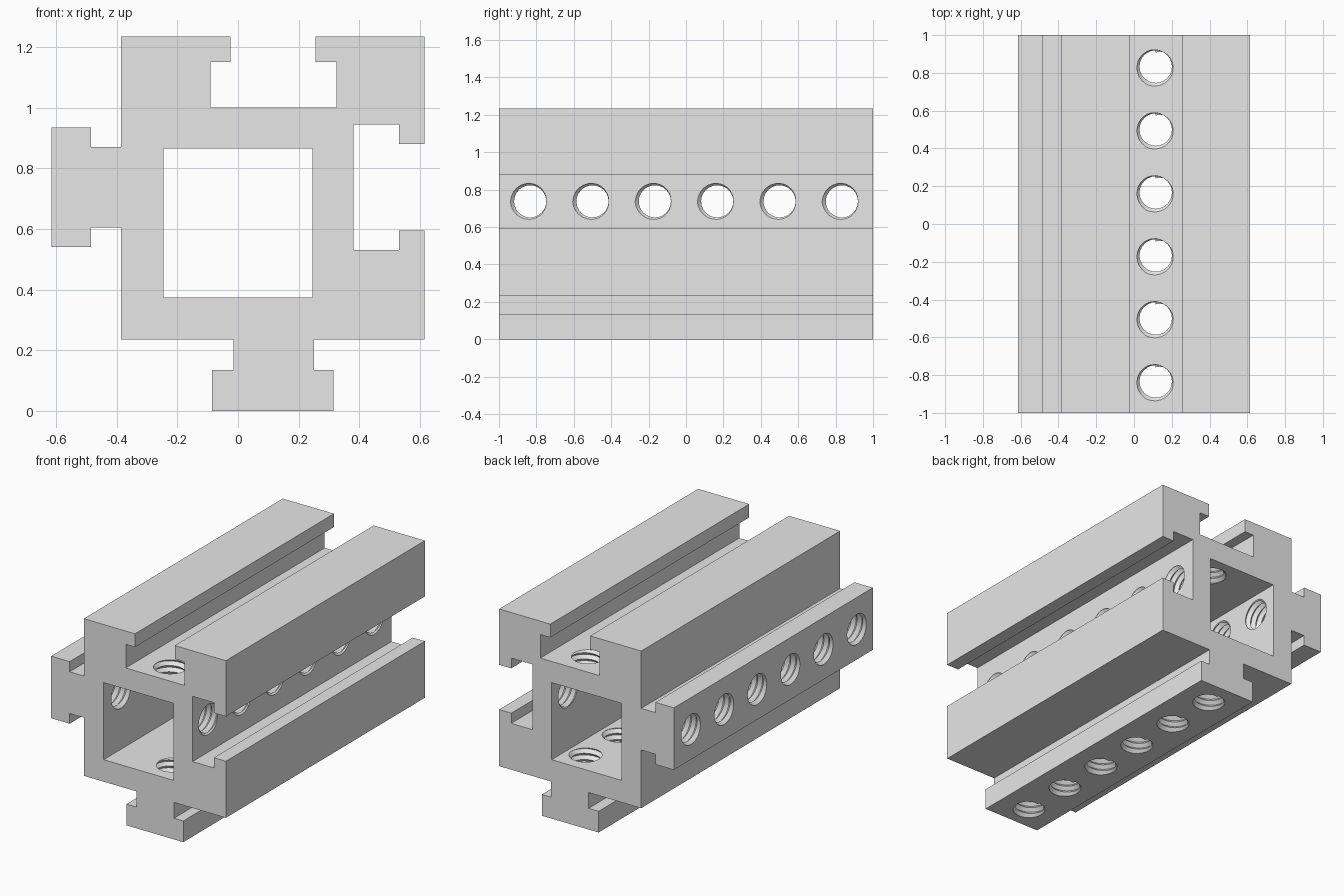
import bpy, bmesh, math
from mathutils import Matrix

if "Cube" in bpy.data.objects:
    bpy.data.objects.remove(bpy.data.objects["Cube"], do_unlink=True)

grey = bpy.data.materials.new("plain_grey")
grey.use_nodes = True
grey.diffuse_color = (0.8, 0.8, 0.8, 1)
grey.node_tree.nodes["Principled BSDF"].inputs["Base Color"].default_value = (0.8, 0.8, 0.8, 1)

PITCH, CREST, ROOT, SIDES = 0.04, 0.086, 0.106, 24
AXIS_X, AXIS_Z = 0.115, 0.7375
HOLE_YS = [(i - 2.5) / 3 for i in range(6)]


def make_object(name, bm):
    bmesh.ops.recalc_face_normals(bm, faces=bm.faces)
    mesh = bpy.data.meshes.new(name)
    bm.to_mesh(mesh)
    bm.free()
    mesh.materials.append(grey)
    obj = bpy.data.objects.new(name, mesh)
    bpy.context.collection.objects.link(obj)
    return obj


def extrude_profile(name, points, half):
    bm = bmesh.new()
    face = bm.faces.new([bm.verts.new((x, -half, z)) for x, z in points])
    new = bmesh.ops.extrude_face_region(bm, geom=[face])["geom"]
    bmesh.ops.translate(bm, vec=(0, 2 * half, 0),
                        verts=[v for v in new if isinstance(v, bmesh.types.BMVert)])
    return make_object(name, bm)


def add_thread(bm, low, high, matrix):
    """Closed helical screw solid along local z, a little longer than the wall."""
    first = (math.floor(low / PITCH) - 1) * SIDES
    last = (math.ceil(high / PITCH) + 1) * SIDES

    def helix(radius, lift):
        verts = []
        for i in range(first, last + 1):
            a = math.tau * i / SIDES
            z = PITCH * (i / SIDES + lift) + 0.003
            verts.append(bm.verts.new(matrix @ Matrix.Translation(
                (radius * math.cos(a), radius * math.sin(a), z)).to_translation()))
        return verts

    crest, root = helix(CREST, 0), helix(ROOT, 0.5)
    n = len(crest) - 1
    for i in range(n):
        bm.faces.new((crest[i], crest[i + 1], root[i + 1], root[i]))
        if i + SIDES < n:
            j = i + SIDES
            bm.faces.new((root[i], root[i + 1], crest[j + 1], crest[j]))
    # end caps as fans around the axis
    for loop, z in ((crest[:SIDES + 1] + [root[0]], first), (root[n - SIDES:] + [crest[n]], last)):
        hub = bm.verts.new(matrix @ Matrix.Translation((0, 0, PITCH * (z / SIDES + 0.5))).to_translation())
        for a, b in zip(loop, loop[1:] + loop[:1]):
            bm.faces.new((hub, a, b))


def thread_cutter(name, walls, frame):
    bm = bmesh.new()
    for y in HOLE_YS:
        for low, high in walls:
            add_thread(bm, low, high, frame(y))
    return make_object(name, bm)


def cut(target, cutter):
    cutter.hide_render = True
    mod = target.modifiers.new("cut", 'BOOLEAN')
    mod.operation, mod.solver, mod.object = 'DIFFERENCE', 'EXACT', cutter
    bpy.context.view_layer.objects.active = target
    bpy.ops.object.modifier_apply(modifier=mod.name)
    bpy.data.objects.remove(cutter, do_unlink=True)


# Rail outline: tongues on the bottom and one side, slots on the top and the other
outline = [
    (-.385, .235), (-.015, .235), (-.015, .135), (-.085, .135), (-.085, 0), (.315, 0),
    (.315, .135), (.25, .135), (.25, .235), (.615, .235), (.615, .595), (.53, .595),
    (.53, .53), (.38, .53), (.38, .945), (.53, .945), (.53, .88), (.615, .88),
    (.615, 1.235), (.255, 1.235), (.255, 1.15), (.325, 1.15), (.325, 1), (-.09, 1),
    (-.09, 1.15), (-.025, 1.15), (-.025, 1.235), (-.385, 1.235), (-.385, .87), (-.485, .87),
    (-.485, .935), (-.615, .935), (-.615, .54), (-.485, .54), (-.485, .605), (-.385, .605)]
rail = extrude_profile("slotted_rail", outline, 1)

# Square channel along the whole rail
channel = [(-.245, .375), (.245, .375), (.245, .865), (-.245, .865)]
cut(rail, extrude_profile("channel_cutter", channel, 1.1))

# Threaded holes through the top and bottom walls
cut(rail, thread_cutter(
    "vertical_thread_cutter", [(0, .375), (.865, 1)],
    lambda y: Matrix.Translation((AXIS_X, y, 0)) @ Matrix.Rotation(math.radians(90), 4, 'Z')))

# Threaded holes through the side walls: local z runs along x
sideways = Matrix(((0, 0, 1, 0), (1, 0, 0, 0), (0, 1, 0, 0), (0, 0, 0, 1)))
cut(rail, thread_cutter(
    "side_thread_cutter", [(-.615, -.245), (.245, .38)],
    lambda y: Matrix.Translation((0, y, AXIS_Z)) @ sideways @ Matrix.Rotation(math.radians(210), 4, 'Z')))

# Smooth thread flanks, crisp edges
bpy.ops.object.select_all(action='DESELECT')
rail.select_set(True)
bpy.context.view_layer.objects.active = rail
bpy.ops.object.shade_smooth_by_angle(angle=math.radians(30))
